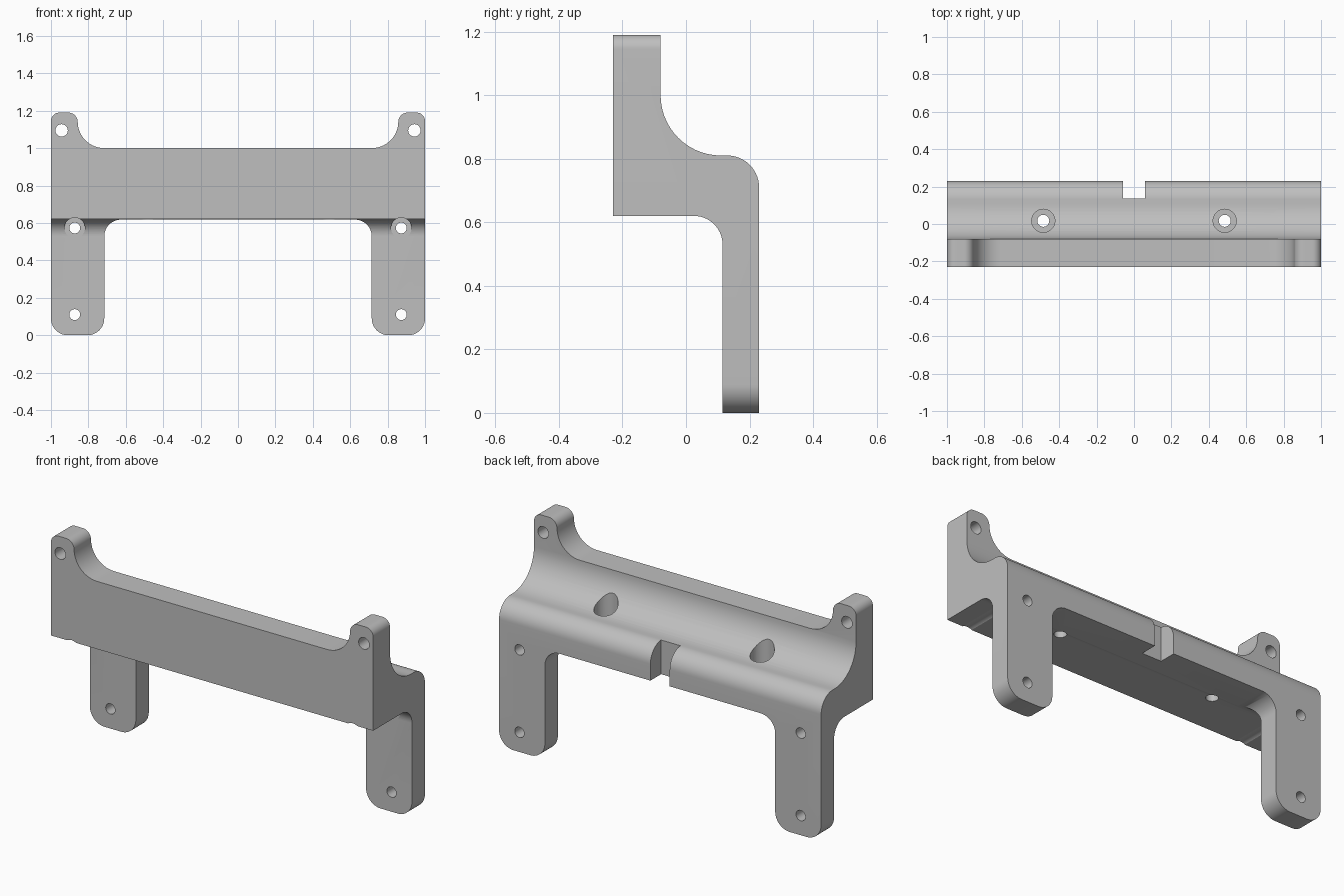
import bpy, bmesh, math
from mathutils import Vector

cube = bpy.data.objects.get("Cube")
if cube:
    bpy.data.objects.remove(cube, do_unlink=True)

grey = bpy.data.materials.new("plain grey")
grey.use_nodes = True
colour = (0.52, 0.52, 0.52, 1)
grey.diffuse_color = colour
grey.node_tree.nodes["Principled BSDF"].inputs["Base Color"].default_value = colour


def rounded(corners, steps=14):
    """Outline from (u, v, radius) corners, each replaced by a tangent arc."""
    points = []
    count = len(corners)
    for i, (u, v, r) in enumerate(corners):
        p = Vector((u, v))
        if r == 0:
            points.append(p)
            continue
        a = (Vector(corners[i - 1][:2]) - p).normalized()
        b = (Vector(corners[(i + 1) % count][:2]) - p).normalized()
        # All corners are right angles, so the centre lies on the diagonal
        centre = p + (a + b) * r
        for k in range(steps + 1):
            t = math.pi / 2 * k / steps
            points.append(centre - b * r * math.cos(t) - a * r * math.sin(t))
    return points


def prism(name, outline, axis, start, end):
    """Extrude an outline along the x, y or z axis."""
    place = {"x": lambda u, v, w: (w, u, v),
             "y": lambda u, v, w: (u, w, v),
             "z": lambda u, v, w: (u, v, w)}[axis]
    bm = bmesh.new()
    face = bm.faces.new([bm.verts.new(place(p[0], p[1], start)) for p in outline])
    extruded = bmesh.ops.extrude_face_region(bm, geom=[face])["geom"]
    moved = [g for g in extruded if isinstance(g, bmesh.types.BMVert)]
    bmesh.ops.translate(bm, verts=moved, vec=place(0, 0, end - start))
    bmesh.ops.recalc_face_normals(bm, faces=bm.faces)
    mesh = bpy.data.meshes.new(name)
    bm.to_mesh(mesh)
    bm.free()
    mesh.materials.append(grey)
    obj = bpy.data.objects.new(name, mesh)
    bpy.context.collection.objects.link(obj)
    return obj


def circle(u, v, r, sides=40):
    return [(u + r * math.cos(math.tau * k / sides),
             v + r * math.sin(math.tau * k / sides)) for k in range(sides)]


def combine(target, cutter, operation="DIFFERENCE"):
    mod = target.modifiers.new(operation.title(), "BOOLEAN")
    mod.operation, mod.solver, mod.object = operation, "EXACT", cutter
    bpy.context.view_layer.objects.active = target
    bpy.ops.object.modifier_apply(modifier=mod.name)
    bpy.data.objects.remove(cutter, do_unlink=True)


# Stepped side section: upright front wall, swept shelf, rear legs
section = rounded([(-0.23, 0.62, 0), (-0.23, 1.3, 0), (-0.08, 1.3, 0),
                   (-0.08, 0.81, 0.19), (0.23, 0.81, 0.1), (0.23, -0.1, 0),
                   (0.115, -0.1, 0), (0.115, 0.62, 0.09)])
bracket = prism("mounting_bracket", section, "x", -1.1, 1.1)

# Front outline: ears on top, two legs below
half = [(1, 0, 0.09), (1, 1.19, 0.045), (0.857, 1.19, 0.05), (0.857, 1, 0.142)]
foot = [(0.715, 0.618, 0.09), (0.715, 0, 0.09)]
right = [(-u, v, r) for u, v, r in reversed(half)]
right_foot = [(-u, v, r) for u, v, r in reversed(foot)]
front = prism("front_outline", rounded(half + right + right_foot + foot), "y", -0.5, 0.5)
combine(bracket, front, "INTERSECT")

# Cable notch in the rear edge
notch = [(-0.06, 0.135), (0.06, 0.135), (0.06, 0.4), (-0.06, 0.4)]
combine(bracket, prism("notch", notch, "z", 0.4, 1.1))

# Screw holes and counterbores on both sides
for s in (-1, 1):
    for u, v, r, axis, start, end in (
            (0.943, 1.095, 0.033, "y", -0.5, 0.5),
            (0.873, 0.11, 0.029, "y", -0.5, 0.5),
            (0.873, 0.573, 0.055, "y", -0.5, 0.1155),
            (0.873, 0.573, 0.029, "y", 0, 0.5),
            (0.485, 0.017, 0.062, "z", 0.7, 1.2),
            (0.485, 0.017, 0.032, "z", 0.4, 1)):
        combine(bracket, prism("hole", circle(s * u, v, r), axis, start, end))

bpy.ops.object.select_all(action="DESELECT")
bracket.select_set(True)
bpy.context.view_layer.objects.active = bracket
bpy.ops.object.shade_smooth_by_angle(angle=math.radians(30))
